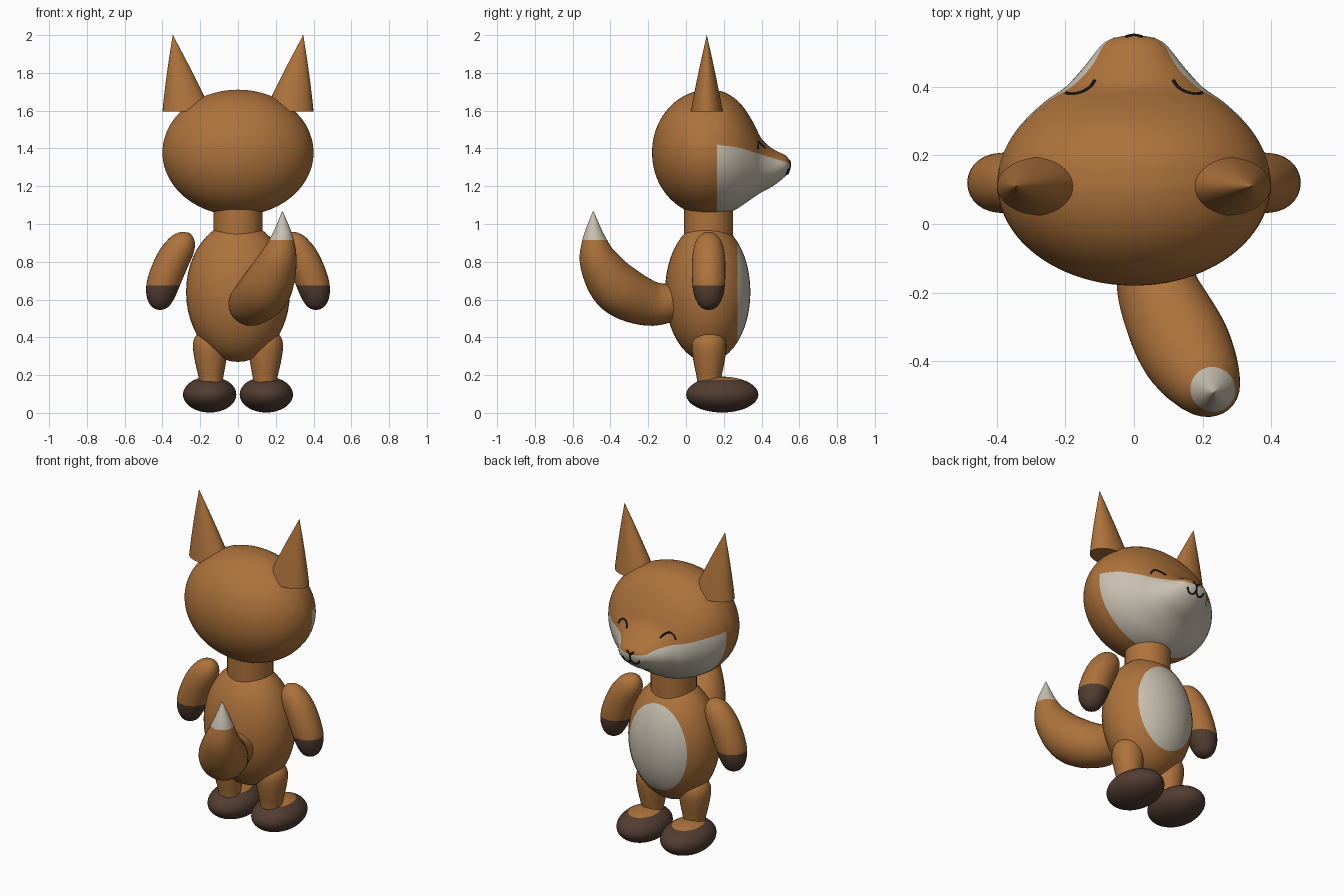
import bpy, bmesh, math
from mathutils import Vector, Matrix
from mathutils.bvhtree import BVHTree

if "Cube" in bpy.data.objects:
    bpy.data.objects.remove(bpy.data.objects["Cube"])


def material(name, rgb):
    m = bpy.data.materials.new(name)
    m.diffuse_color = (*rgb, 1)
    m.use_nodes = True
    m.node_tree.nodes["Principled BSDF"].inputs["Base Color"].default_value = m.diffuse_color
    return m


ORANGE = material("orange fur", (0.42, 0.17, 0.045))
CREAM = material("cream fur", (0.58, 0.53, 0.44))
BROWN = material("dark brown", (0.085, 0.046, 0.032))
BLACK = material("black line", (0.012, 0.01, 0.01))


def spline(rows, n=5):
    """Catmull-Rom interpolation of rows of any length."""
    out = []
    for i in range(len(rows) - 1):
        a, b, c, d = (rows[max(i - 1, 0)], rows[i], rows[i + 1],
                      rows[min(i + 2, len(rows) - 1)])
        for k in range(n):
            t = k / n
            out.append(tuple(
                0.5 * (2 * q + (r - p) * t + (2 * p - 5 * q + 4 * r - s) * t * t
                       + (3 * q - p - 3 * r + s) * t ** 3)
                for p, q, r, s in zip(a, b, c, d)))
    out.append(tuple(rows[-1]))
    return out


def loft(rings):
    """Skin a list of equal rings and close both ends."""
    bm = bmesh.new()
    loops = [[bm.verts.new(p) for p in ring] for ring in rings]
    n = len(loops[0])
    for a, b in zip(loops, loops[1:]):
        for i in range(n):
            j = (i + 1) % n
            bm.faces.new((a[i], a[j], b[j], b[i]))
    bm.faces.new(loops[0])
    bm.faces.new(loops[-1])
    return bm


def tube(rows, ref, segs=28):
    """Round tube along rows of (x, y, z, radius)."""
    pts = [Vector(r[:3]) for r in rows]
    rings = []
    for i, row in enumerate(rows):
        t = (pts[min(i + 1, len(pts) - 1)] - pts[max(i - 1, 0)]).normalized()
        u = t.cross(Vector(ref)).normalized()
        v = t.cross(u)
        r = max(row[3], 0.002)
        rings.append([pts[i] + r * (u * math.cos(a) + v * math.sin(a))
                      for a in (2 * math.pi * k / segs for k in range(segs))])
    return loft(rings)


def ellipsoid(center, radii):
    bm = bmesh.new()
    bmesh.ops.create_uvsphere(bm, u_segments=40, v_segments=24, radius=1,
                              matrix=Matrix.Translation(center) @ Matrix.Diagonal((*radii, 1)))
    return bm


def finish(name, bm, mats, cuts=(), rule=None, angle=40):
    """Cut colour borders, colour faces by rule and make the object."""
    for co, no in cuts:
        bmesh.ops.bisect_plane(bm, geom=bm.verts[:] + bm.edges[:] + bm.faces[:],
                               plane_co=co, plane_no=no, dist=1e-5)
    bmesh.ops.recalc_face_normals(bm, faces=bm.faces[:])
    for f in bm.faces:
        f.smooth = True
        if rule:
            f.material_index = int(rule(f.calc_center_median()))
    me = bpy.data.meshes.new(name)
    bm.to_mesh(me)
    bm.free()
    for m in mats:
        me.materials.append(m)
    me.set_sharp_from_angle(angle=math.radians(angle))
    ob = bpy.data.objects.new(name, me)
    bpy.context.scene.collection.objects.link(ob)
    return ob


# Head: rows of (y, half width, bottom z, top z), skull then snout
skull = []
for k in range(13):
    t = math.radians(1 + 89 * k / 12)
    s = math.sin(t)
    skull.append((0.12 - 0.30 * math.cos(t), 0.40 * s, 1.378 - 0.333 * s, 1.378 + 0.333 * s))
snout = [(0.19, 0.388, 1.052, 1.702), (0.254, 0.357, 1.072, 1.668), (0.307, 0.315, 1.105, 1.615),
         (0.36, 0.257, 1.142, 1.53), (0.40, 0.2, 1.168, 1.452), (0.46, 0.145, 1.2, 1.397),
         (0.52, 0.097, 1.247, 1.368), (0.54, 0.067, 1.272, 1.35), (0.549, 0.03, 1.295, 1.33),
         (0.551, 0.003, 1.31, 1.316)]
rings = []
for y, w, lo, hi in spline(skull + snout, 3):
    rings.append([(w * math.cos(a), y, (lo + hi) / 2 + (hi - lo) / 2 * math.sin(a))
                  for a in (2 * math.pi * k / 56 for k in range(56))])
head_bm = loft(rings)
head_surface = BVHTree.FromBMesh(head_bm)


def mask_line(y):
    return min(1.42 - 0.13 * (y - 0.165), 1.405 - 0.31 * (y - 0.28))


finish("head", head_bm, [ORANGE, CREAM],
       cuts=[((0, 0.165, 0), (0, 1, 0)), ((0, 0.165, 1.42), (0, 0.13, 1)),
             ((0, 0.28, 1.405), (0, 0.31, 1))],
       rule=lambda c: c.y > 0.165 and c.z < mask_line(c.y))

# Neck
neck = bmesh.new()
bmesh.ops.create_cone(neck, cap_ends=True, segments=40, radius1=0.13, radius2=0.13, depth=0.22,
                      matrix=Matrix.Translation((0, 0.12, 1.0)))
finish("neck", neck, [ORANGE])

# Body with belly patch
finish("body", ellipsoid((0, 0.115, 0.64), (0.275, 0.226, 0.37)), [ORANGE, CREAM],
       cuts=[((0, 0.272, 0), (0, 1, 0))], rule=lambda c: c.y > 0.272)

# Tail with pale tip
tail = [(0.05, -0.03, 0.59, 0.09), (0.07, -0.19, 0.58, 0.12), (0.145, -0.355, 0.655, 0.137),
        (0.205, -0.455, 0.79, 0.108), (0.233, -0.486, 0.915, 0.065), (0.235, -0.491, 1.067, 0.002)]
finish("tail", tube(spline(tail, 7), (1, 0, 0)), [ORANGE, CREAM],
       cuts=[((0, 0, 0.915), (0, 0, 1))], rule=lambda c: c.z > 0.915)


def line(name, pts):
    """Thin drawn line projected onto the front of the head."""
    rows = []
    for x, z in spline(pts, 5):
        hit = head_surface.ray_cast(Vector((x, 1, z)), Vector((0, -1, 0)))[0]
        if hit:
            rows.append((*hit, 0.0055))
    finish(name, tube(rows, (0, 1, 0), 6), [BLACK])


for s, side in ((-1, "left"), (1, "right")):
    # Ears: leaning elliptical cones
    ear = []
    for f in [k / 8 for k in range(9)]:
        r = max(1 - f, 0.006) + 0.12 * f * (1 - f)
        cx = 0.27 + 0.075 * f
        ear.append([(s * (cx + 0.13 * r * math.cos(a)), 0.11 + 0.085 * r * math.sin(a),
                     1.595 + 0.405 * f)
                    for a in (2 * math.pi * k / 32 for k in range(32))])
    finish(side + "_ear", loft(ear), [ORANGE])

    # Arms with dark hands
    arm = [(0.257, 0.953, 0.002), (0.264, 0.94, 0.036), (0.282, 0.911, 0.064), (0.31, 0.868, 0.08),
           (0.35, 0.8, 0.088), (0.395, 0.69, 0.087), (0.41, 0.62, 0.076),
           (0.412, 0.57, 0.052), (0.412, 0.55, 0.025), (0.412, 0.545, 0.002)]
    finish(side + "_arm", tube(spline([(s * x, 0.12, z, r) for x, z, r in arm], 3), (0, 1, 0)),
           [ORANGE, BROWN], cuts=[((0, 0, 0.675), (0, 0, 1))], rule=lambda c: c.z < 0.675)

    # Legs
    leg = [(0.145, 0.447, 0.002), (0.145, 0.438, 0.04), (0.146, 0.41, 0.074), (0.147, 0.36, 0.092),
           (0.145, 0.27, 0.082), (0.143, 0.18, 0.064), (0.143, 0.11, 0.06)]
    finish(side + "_leg", tube(spline([(s * x, 0.122, z, r) for x, z, r in leg], 3), (0, 1, 0)),
           [ORANGE])

    # Feet: dark with a fur coloured top
    finish(side + "_foot", ellipsoid((s * 0.15, 0.192, 0.097), (0.141, 0.191, 0.095)),
           [BROWN, ORANGE], cuts=[((0, 0, 0.174), (0, 0, 1))], rule=lambda c: c.z > 0.174)

    # Closed eyes and mouth halves
    line(side + "_eye", [(s * 0.198, 1.398), (s * 0.18, 1.425), (s * 0.155, 1.434),
                         (s * 0.13, 1.422), (s * 0.115, 1.402)])
    line(side + "_mouth", [(0, 1.288), (s * 0.012, 1.268), (s * 0.032, 1.264),
                           (s * 0.05, 1.275), (s * 0.057, 1.292)])
    line(side + "_nose", [(0, 1.318), (s * 0.012, 1.328), (s * 0.024, 1.336)])

line("nose_line", [(0, 1.318), (0, 1.303), (0, 1.288)])
